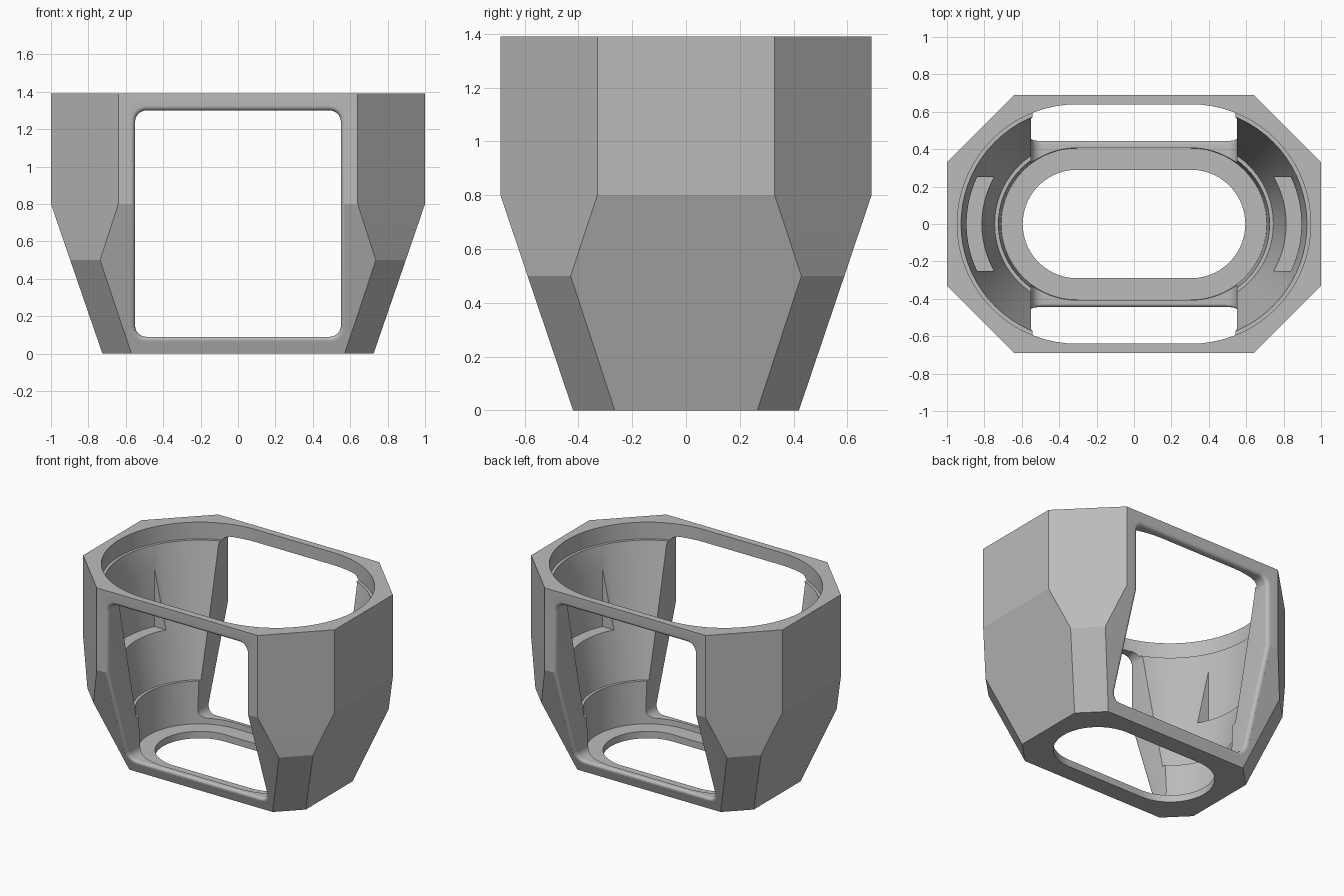
import bpy, bmesh, math

cube = bpy.data.objects.get("Cube")
if cube:
    bpy.data.objects.remove(cube, do_unlink=True)

grey = bpy.data.materials.new("plain_grey")
grey.use_nodes = True
GREY = (0.5, 0.5, 0.5, 1)
grey.diffuse_color = GREY
grey.node_tree.nodes["Principled BSDF"].inputs["Base Color"].default_value = GREY


def loft(name, rings):
    """Closed solid skinned through rings of equal point count."""
    bm = bmesh.new()
    loops = [[bm.verts.new(p) for p in ring] for ring in rings]
    n = len(loops[0])
    for a, b in zip(loops, loops[1:]):
        for i in range(n):
            j = (i + 1) % n
            bm.faces.new((a[i], a[j], b[j], b[i]))
    bm.faces.new(loops[0])
    bm.faces.new(loops[-1])
    bmesh.ops.recalc_face_normals(bm, faces=bm.faces)
    mesh = bpy.data.meshes.new(name)
    bm.to_mesh(mesh)
    bm.free()
    mesh.materials.append(grey)
    obj = bpy.data.objects.new(name, mesh)
    bpy.context.collection.objects.link(obj)
    return obj


def octagon(x, y, cut, z):
    q = [(x, y - cut), (x - cut, y)]
    pts = q + [(-a, b) for a, b in q[::-1]]
    pts += [(-a, -b) for a, b in pts]
    return [(a, b, z) for a, b in pts]


def stadium(r, z, half=0.305, seg=36):
    pts = []
    for side in (1, -1):
        for i in range(seg + 1):
            t = -math.pi / 2 + math.pi * i / seg
            pts.append((side * (half + r * math.cos(t)), side * r * math.sin(t), z))
    return pts


def front_y(z):
    """Depth of the sloping outer wall at a height."""
    return 0.42 + 0.27 * min(max(z, 0), 0.8) / 0.8


def window_ring(side, grow, depth=None, inset=0.0, seg=8):
    """Rounded rectangle following the outer wall, or flat at a depth."""
    w, low, high, r = 0.55 + grow, 0.09 - grow, 1.30 + grow, 0.06 + grow
    pts = []
    for k, (cx, cz) in enumerate([(w - r, high - r), (r - w, high - r),
                                  (r - w, low + r), (w - r, low + r)]):
        for i in range(seg + 1):
            t = math.pi / 2 * (k + i / seg)
            pts.append((cx + r * math.cos(t), cz + r * math.sin(t)))
        if k in (1, 3):
            pts.append((-w if k == 1 else w, 0.8))
    return [(x, side * (front_y(z) - inset if depth is None else depth), z) for x, z in pts]


def cut(target, cutter):
    mod = target.modifiers.new("cut", "BOOLEAN")
    mod.operation = "DIFFERENCE"
    mod.solver = "EXACT"
    mod.object = cutter
    bpy.context.view_layer.objects.active = target
    bpy.ops.object.modifier_apply(modifier=mod.name)
    bpy.data.objects.remove(cutter, do_unlink=True)


# Faceted outer body
shell = loft("faceted_shell", [
    octagon(0.725, 0.42, 0.155, 0), octagon(0.897, 0.589, 0.16, 0.5),
    octagon(1, 0.69, 0.36, 0.8), octagon(1, 0.69, 0.36, 1.39)])

# Stepped, tapering cavity and base opening
profile = [(0.29, -0.1), (0.29, 0.05), (0.405, 0.05), (0.42, 0.35),
           (0.44, 0.35), (0.62, 1.27), (0.64, 1.27), (0.64, 1.5)]
cut(shell, loft("cavity", [stadium(r, z) for r, z in profile]))

# Front and back windows with rounded outer edges
R = 0.025
for side in (-1, 1):
    rings = [window_ring(side, R, depth=0.9), window_ring(side, R, inset=-0.01)]
    for i in range(7):
        t = math.pi / 2 * i / 6
        rings.append(window_ring(side, R * (1 - math.sin(t)), inset=R * (1 - math.cos(t))))
    rings.append(window_ring(side, 0, depth=0.1))
    cut(shell, loft("window_cutter", rings))

# Curved pockets in the end walls
for side in (-1, 1):
    arc = [(side * (0.305 + math.sqrt(0.59 ** 2 - y * y)), y)
           for y in [0.25 * i / 8 for i in range(-8, 9)]]
    outline = arc + [(side * 0.5, 0.25), (side * 0.5, -0.25)]
    cut(shell, loft("pocket_cutter", [[(x, y, z) for x, y in outline] for z in (0.7, 1.2)]))

bpy.ops.object.select_all(action="DESELECT")
shell.select_set(True)
bpy.context.view_layer.objects.active = shell
bpy.ops.object.shade_smooth_by_angle(angle=math.radians(16))
